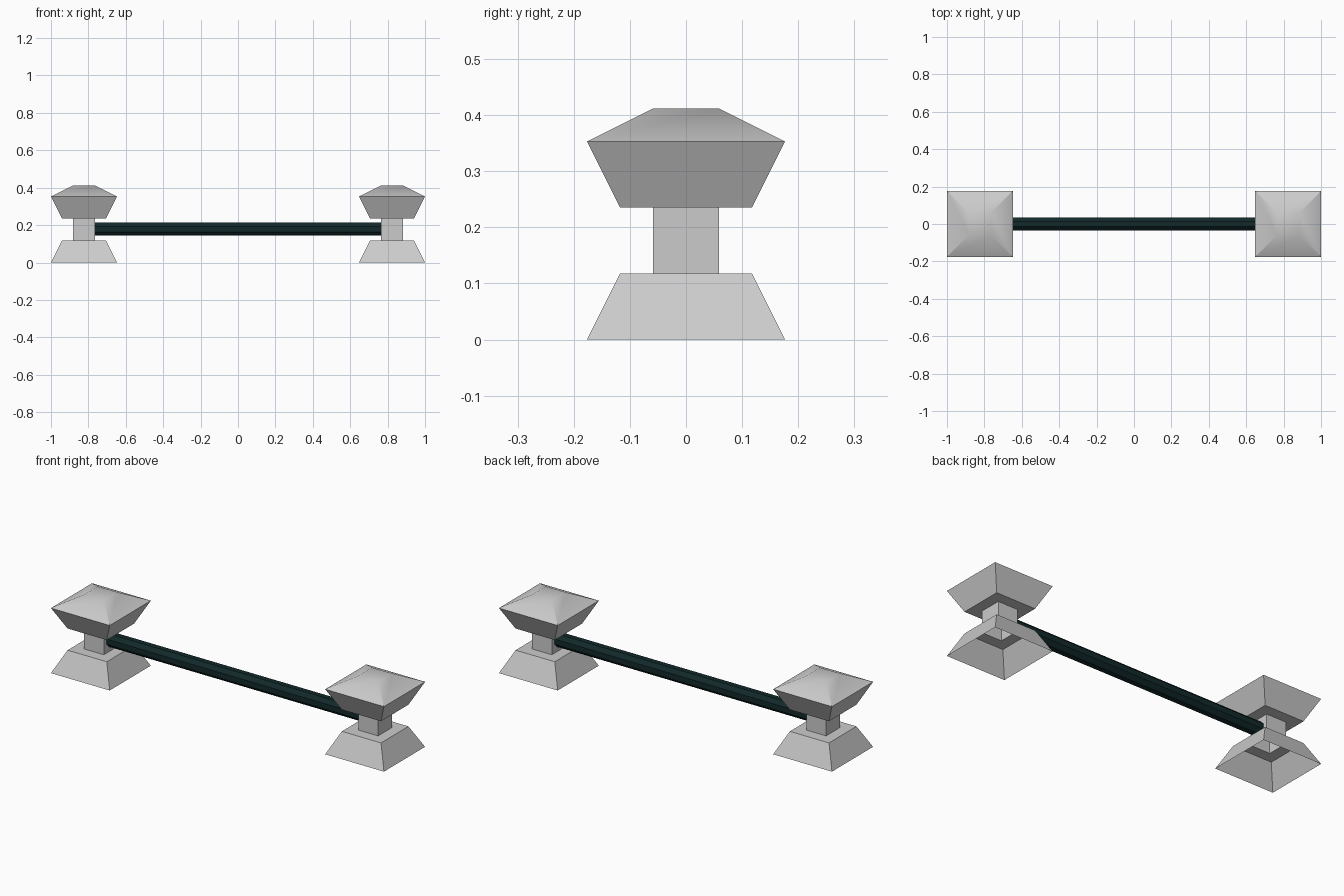
import bpy, bmesh, math
from mathutils import Matrix

if "Cube" in bpy.data.objects:
    bpy.data.objects.remove(bpy.data.objects["Cube"])


def material(name, rgb):
    m = bpy.data.materials.new(name)
    m.diffuse_color = (*rgb, 1.0)
    m.use_nodes = True
    m.node_tree.nodes["Principled BSDF"].inputs["Base Color"].default_value = m.diffuse_color
    return m


stone = material("grey_stone", (0.60, 0.60, 0.60))
dark = material("dark_teal", (0.006, 0.022, 0.024))


def finish(name, bm, mat):
    mesh = bpy.data.meshes.new(name)
    bm.normal_update()
    bm.to_mesh(mesh)
    bm.free()
    mesh.materials.append(mat)
    ob = bpy.data.objects.new(name, mesh)
    bpy.context.collection.objects.link(ob)
    bpy.ops.object.select_all(action='DESELECT')
    ob.select_set(True)
    bpy.context.view_layer.objects.active = ob
    bpy.ops.object.shade_smooth_by_angle(angle=math.radians(29))
    return ob


# Post: square profile of (half width, height), open underneath
PROFILE = [(0.1765, 0), (0.1176, 0.1176), (0.0588, 0.1176), (0.0588, 0.2353),
           (0.1176, 0.2353), (0.1765, 0.3529), (0.0588, 0.4118)]


def post(name, x):
    bm = bmesh.new()
    rings = [[bm.verts.new((x + sx * r, sy * r, z))
              for sx, sy in ((-1, -1), (1, -1), (1, 1), (-1, 1))]
             for r, z in PROFILE]
    for lo, hi in zip(rings, rings[1:]):
        for i in range(4):
            j = (i + 1) % 4
            bm.faces.new((lo[i], lo[j], hi[j], hi[i]))
    bm.faces.new(rings[-1])
    return finish(name, bm, stone)


post("left_post", -0.8235)
post("right_post", 0.8235)

# Rail between the two posts
bm = bmesh.new()
R = 0.035 / math.cos(math.pi / 8)
bmesh.ops.create_cone(bm, cap_ends=True, segments=8, radius1=R, radius2=R, depth=1.53)
bmesh.ops.rotate(bm, verts=bm.verts, matrix=Matrix.Rotation(math.pi / 8, 3, 'Z'))
bmesh.ops.rotate(bm, verts=bm.verts, matrix=Matrix.Rotation(math.pi / 2, 3, 'Y'))
bmesh.ops.translate(bm, verts=bm.verts, vec=(0, 0, 0.179))
finish("rail", bm, dark)
